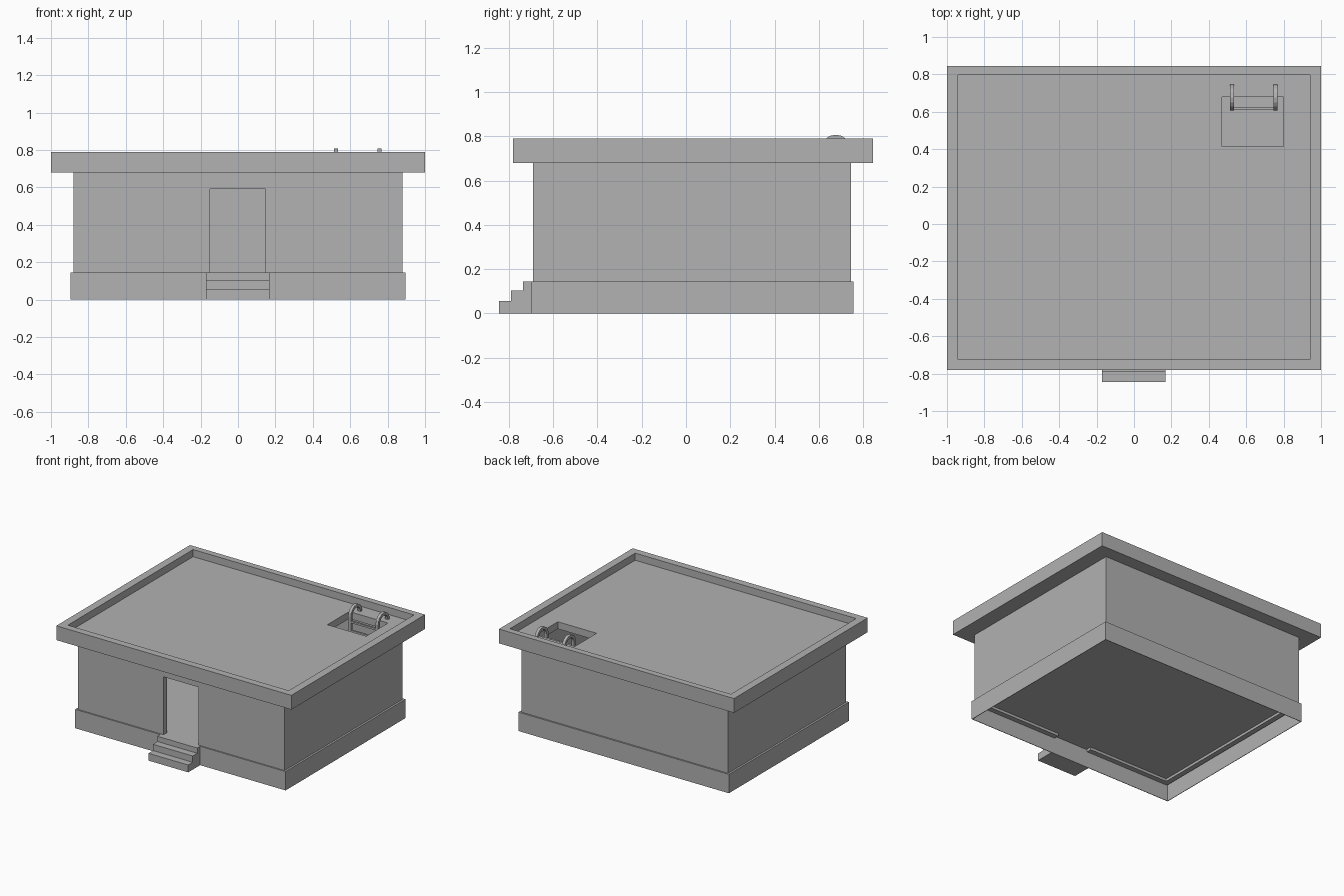
import bpy
import bmesh
from math import cos, sin, pi

cube = bpy.data.objects.get("Cube")
if cube:
    bpy.data.objects.remove(cube, do_unlink=True)

# One plain grey for the whole building
GREY = (0.445, 0.445, 0.445, 1.0)
concrete = bpy.data.materials.new("concrete_grey")
concrete.use_nodes = True
concrete.diffuse_color = GREY
concrete.node_tree.nodes["Principled BSDF"].inputs["Base Color"].default_value = GREY

# Outlines as (x half width, front y, back y)
PARAPET_OUT = (1.0, -0.78, 0.845)
PARAPET_IN = (0.94, -0.725, 0.797)
WALL_OUT = (0.88, -0.69, 0.745)
WALL_IN = (0.84, -0.65, 0.705)
BASE_OUT = (0.895, -0.70, 0.757)
BASE_IN = (0.891, -0.696, 0.753)
GROUND, SILL, WALL_TOP, ROOF, RIM = 0.0, 0.145, 0.68, 0.735, 0.79


def finish(name, bm):
    bmesh.ops.recalc_face_normals(bm, faces=bm.faces)
    mesh = bpy.data.meshes.new(name)
    bm.to_mesh(mesh)
    bm.free()
    mesh.materials.append(concrete)
    obj = bpy.data.objects.new(name, mesh)
    bpy.context.scene.collection.objects.link(obj)
    return obj


def rectangle_sweep(name, section, closed):
    """Join stacked rectangles (outline, z); closed makes a ring, else ends are capped."""
    bm = bmesh.new()
    loops = []
    for (w, front, back), z in section:
        corners = ((-w, front), (w, front), (w, back), (-w, back))
        loops.append([bm.verts.new((x, y, z)) for x, y in corners])
    pairs = list(zip(loops, loops[1:]))
    if closed:
        pairs.append((loops[-1], loops[0]))
    else:
        bm.faces.new(loops[0])
        bm.faces.new(loops[-1])
    for a, b in pairs:
        for i in range(4):
            j = (i + 1) % 4
            bm.faces.new((a[i], a[j], b[j], b[i]))
    return finish(name, bm)


def box(name, x0, x1, y0, y1, z0, z1):
    bm = bmesh.new()
    bmesh.ops.create_cube(bm, size=1)
    for v in bm.verts:
        v.co = (x1 if v.co.x > 0 else x0,
                y1 if v.co.y > 0 else y0,
                z1 if v.co.z > 0 else z0)
    return finish(name, bm)


def side_extrude(name, outline, x0, x1):
    """Extrude a (y, z) outline along x."""
    bm = bmesh.new()
    face = bm.faces.new([bm.verts.new((x0, y, z)) for y, z in outline])
    out = bmesh.ops.extrude_face_region(bm, geom=[face])
    for v in out["geom"]:
        if isinstance(v, bmesh.types.BMVert):
            v.co.x = x1
    return finish(name, bm)


def cut(obj, cutter):
    cutter.hide_render = True
    mod = obj.modifiers.new("opening", 'BOOLEAN')
    mod.operation = 'DIFFERENCE'
    mod.solver = 'EXACT'
    mod.object = cutter
    bpy.context.view_layer.objects.active = obj
    bpy.ops.object.modifier_apply(modifier=mod.name)
    bpy.data.objects.remove(cutter, do_unlink=True)


# Hollow plinth with a ledge on top
rectangle_sweep("plinth", [(BASE_OUT, GROUND), (BASE_OUT, SILL), (WALL_IN, SILL),
                           (WALL_IN, SILL - 0.004), (BASE_IN, SILL - 0.004),
                           (BASE_IN, GROUND)], True)

# Walls with the doorway
walls = rectangle_sweep("walls", [(WALL_OUT, 0.12), (WALL_OUT, WALL_TOP),
                                  (WALL_IN, WALL_TOP), (WALL_IN, 0.12)], True)
cut(walls, box("door_cutter", -0.15, 0.146, -0.8, -0.5, 0.05, 0.59))

# Floor inside
w, front, back = WALL_IN
box("floor", -w, w, front, back, SILL - 0.005, SILL)

# Roof slab with raised rim, open at the hatch
roof = rectangle_sweep("roof", [(PARAPET_OUT, WALL_TOP), (PARAPET_OUT, RIM),
                                (PARAPET_IN, RIM), (PARAPET_IN, ROOF)], False)
cut(roof, box("hatch_cutter", 0.47, 0.80, 0.415, 0.68, 0.6, 0.9))

# Entrance steps as one stair profile
stairs = [(-0.70, GROUND)]
for i in range(3):
    y = -0.845 + 0.055 * i
    stairs += [(y, SILL * i / 3 + (0.008 if i else 0)),
               (y, SILL * (i + 1) / 3 + (0.008 if i < 2 else 0))]
stairs.append((-0.70, SILL))
side_extrude("entrance_steps", stairs, -0.17, 0.168)

# Ladder rails: upright, then a half hoop down to the roof
HOOP_Y, HOOP_Z, OUTER, INNER, SEGMENTS = 0.676, 0.738, 0.069, 0.048, 8


def hoop(radius):
    return [(HOOP_Y - radius * cos(pi * i / SEGMENTS),
             HOOP_Z + radius * sin(pi * i / SEGMENTS)) for i in range(SEGMENTS + 1)]


rail = [(HOOP_Y - OUTER, SILL)] + hoop(OUTER)
rail += [(HOOP_Y + OUTER, ROOF), (HOOP_Y + INNER, ROOF)]
rail += hoop(INNER)[::-1] + [(HOOP_Y - INNER, SILL)]
for side, x in (("right", 0.512), ("left", 0.745)):
    side_extrude("ladder_rail_" + side, rail, x, x + 0.023)

# Ladder rungs
for i in range(8):
    z = 0.20 + 0.07 * i
    box("ladder_rung_%d" % (i + 1), 0.535, 0.745, 0.611, 0.625, z, z + 0.014)
